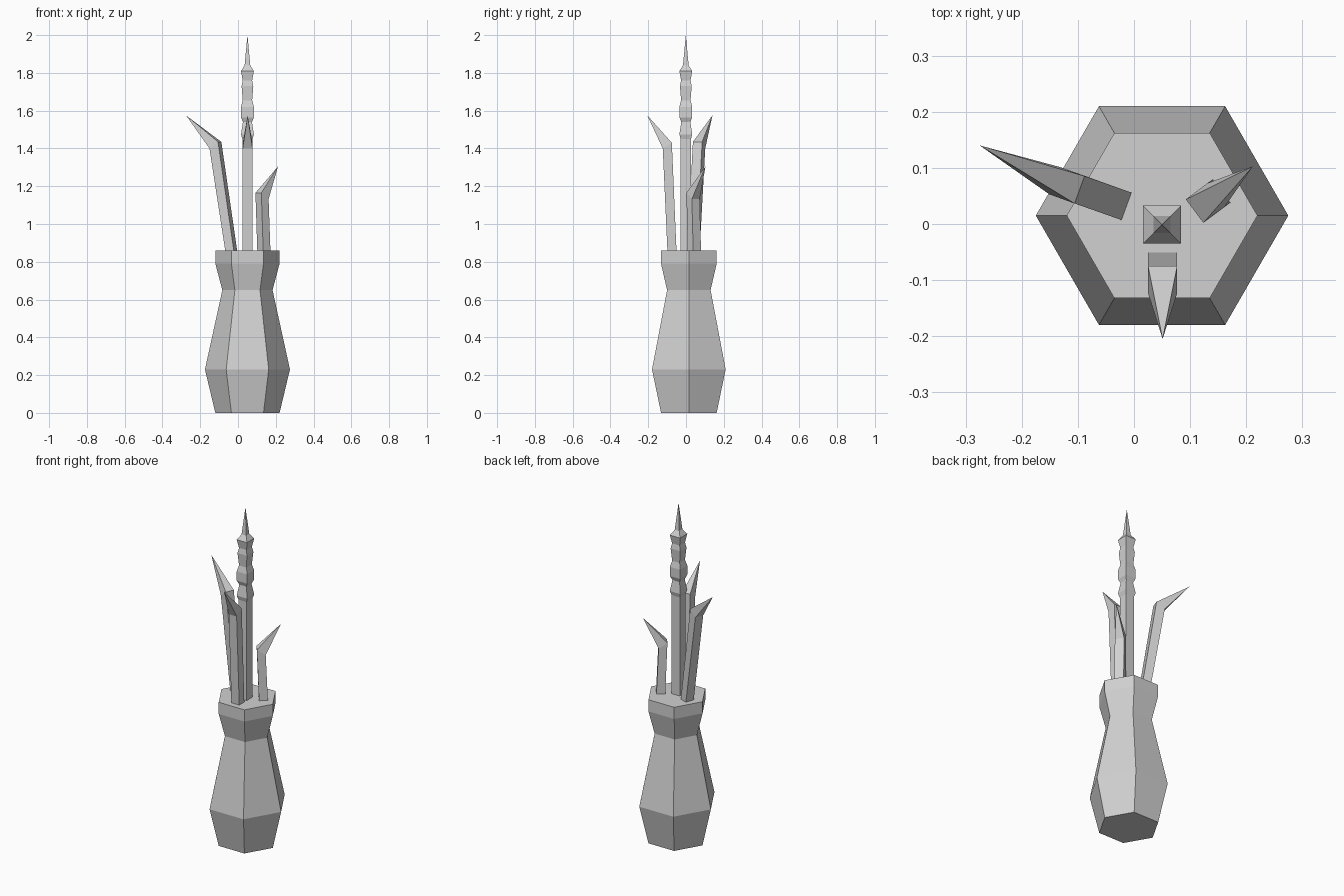
import bpy, bmesh
from math import radians, sin, cos, tau
from mathutils import Matrix, Vector

cube = bpy.data.objects.get("Cube")
if cube:
    bpy.data.objects.remove(cube, do_unlink=True)

GREY = (0.64, 0.64, 0.64, 1)
grey = bpy.data.materials.new("plain_grey")
grey.use_nodes = True
grey.diffuse_color = GREY
grey.node_tree.nodes["Principled BSDF"].inputs["Base Color"].default_value = GREY


def loft(name, rings, tip=None):
    """Skin a stack of rings, closed by a cap or a pointed tip."""
    bm = bmesh.new()
    loops = [[bm.verts.new(p) for p in ring] for ring in rings]
    n = len(loops[0])
    for low, high in zip(loops, loops[1:]):
        for i in range(n):
            j = (i + 1) % n
            bm.faces.new((low[i], low[j], high[j], high[i]))
    bm.faces.new(loops[0][::-1])
    if tip is None:
        bm.faces.new(loops[-1])
    else:
        point = bm.verts.new(tip)
        for i in range(n):
            bm.faces.new((loops[-1][i], loops[-1][(i + 1) % n], point))
    bmesh.ops.recalc_face_normals(bm, faces=bm.faces)
    mesh = bpy.data.meshes.new(name)
    bm.to_mesh(mesh)
    bm.free()
    mesh.materials.append(grey)
    obj = bpy.data.objects.new(name, mesh)
    bpy.context.collection.objects.link(obj)
    return obj


def polygon(cx, cy, radius, z, sides, turn=0):
    return [(cx + radius * cos(turn + tau * i / sides),
             cy + radius * sin(turn + tau * i / sides), z) for i in range(sides)]


# Six-sided vase
vase_profile = [(0.17, 0), (0.225, 0.23), (0.133, 0.65), (0.17, 0.79), (0.17, 0.86)]
loft("vase", [polygon(0.05, 0.015, r, z, 6) for r, z in vase_profile])

# Square central stalk with stepped flower head (half width, height)
stalk_profile = [(0.027, 0.85), (0.027, 1.45), (0.034, 1.475), (0.024, 1.54),
                 (0.034, 1.565), (0.034, 1.62), (0.025, 1.655), (0.031, 1.73),
                 (0.025, 1.76), (0.034, 1.81), (0.015, 1.84)]
loft("flower_stalk",
     [polygon(0.05, -0.001, h * 2 ** 0.5, z, 4, tau / 8) for h, z in stalk_profile],
     (0.05, -0.001, 2.0))


def leaf(name, heading, base, bend, bend_z, drop, tip):
    """Square stem leaning to a bend, then a pointed blade along the heading."""
    turn = Matrix.Rotation(radians(heading), 3, "Z")
    out, side = turn @ Vector((0.048, 0, 0)), turn @ Vector((0, 0.026, 0))
    rings = []
    for (x, y), z, fall in ((base, 0.85, 0), (bend, bend_z, drop)):
        inner = Vector((x, y, z))
        outer = inner + out - Vector((0, 0, fall))
        rings.append([inner - side, outer - side, outer + side, inner + side])
    loft(name, rings, tip)


# Three bent leaves
leaf("front_leaf", -90, (0.051, -0.05), (0.051, -0.075), 1.43, 0.03, (0.051, -0.205, 1.575))
leaf("right_leaf", 160, (-0.012, 0.031), (-0.097, 0.061), 1.435, 0.035, (-0.275, 0.14, 1.575))
leaf("left_leaf", 37, (0.118, 0.03), (0.108, 0.023), 1.165, 0.033, (0.212, 0.103, 1.305))
